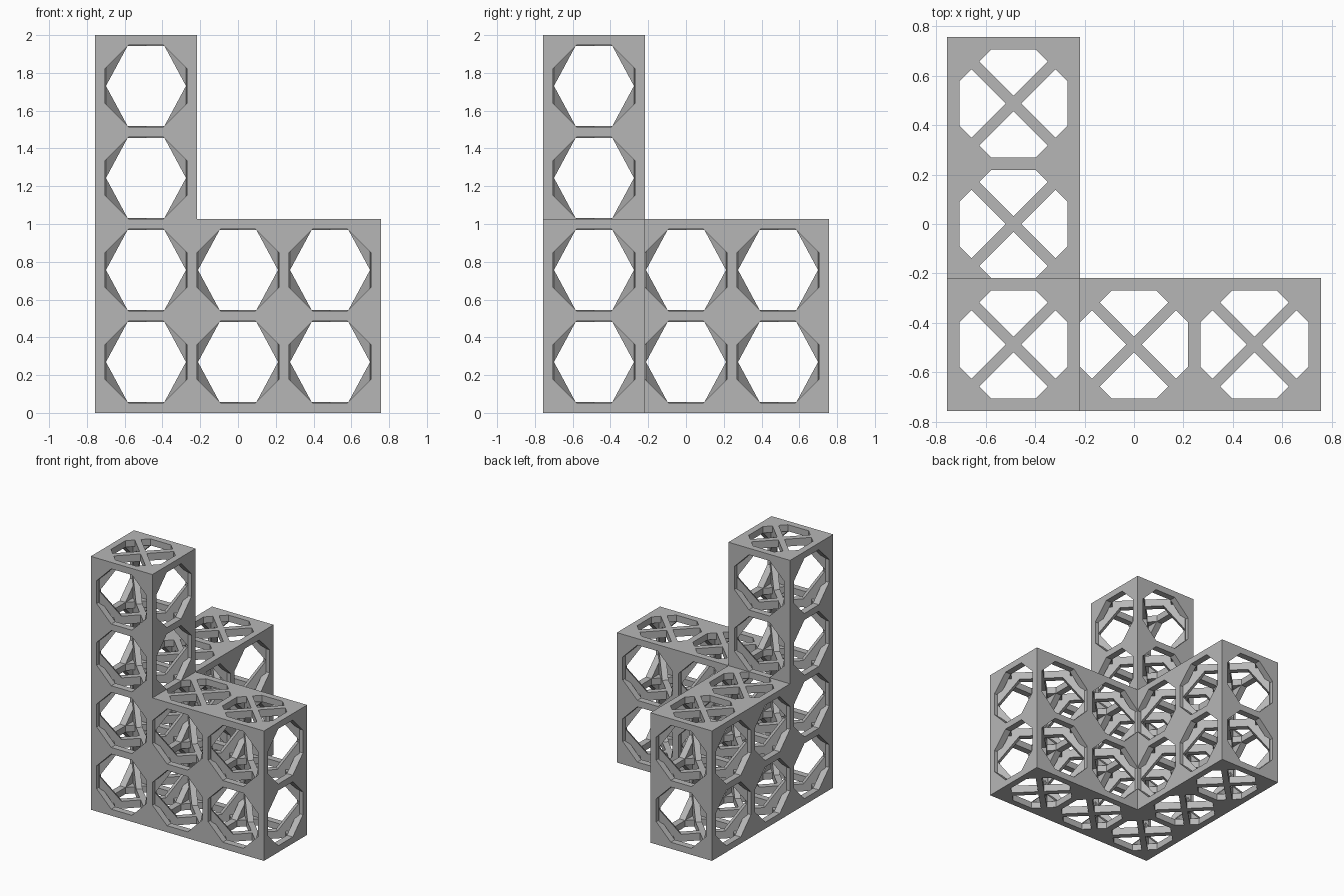
import bpy, bmesh, math
from collections import Counter
from itertools import product
from mathutils import Vector

if "Cube" in bpy.data.objects:
    bpy.data.objects.remove(bpy.data.objects["Cube"], do_unlink=True)

# Dimensions in wall thicknesses; everything is scaled to size at the end
PITCH, WALL = 9.5, 1.0
HALF = (PITCH - WALL) / 2            # half width of a cell opening
LEG = 2 * HALF / (2 + math.sqrt(2))  # corner cut of the octagonal openings
BAR = 0.44                           # half width of the cross bars
SCALE = 2 / (4 * PITCH + WALL)

grey = bpy.data.materials.new("plain grey")
grey.use_nodes = True
grey.diffuse_color = (0.47, 0.47, 0.47, 1)
grey.node_tree.nodes["Principled BSDF"].inputs["Base Color"].default_value = grey.diffuse_color

# Occupied cells: a tower with two arms
cells = {(0, 0, k) for k in range(4)}
for n, k in product((1, 2), (0, 1)):
    cells |= {(n, 0, k), (0, n, k)}


def place(i, j, k):
    """Lattice position; whole numbers are nodes, halves are cell centres."""
    return Vector(((i - 1.5) * PITCH, (j - 1.5) * PITCH, k * PITCH + WALL / 2))


def prism(bm, points, offset):
    """Extrude a flat polygon along an offset into a closed solid."""
    low = [bm.verts.new(p) for p in points]
    high = [bm.verts.new(Vector(p) + offset) for p in points]
    bm.faces.new(low[::-1])
    bm.faces.new(high)
    for a in range(len(low)):
        b = (a + 1) % len(low)
        bm.faces.new((low[a], low[b], high[b], high[a]))


def box(bm, centre, size):
    x, y, z = size / 2
    ring = [centre + Vector(c) for c in ((-x, -y, -z), (x, -y, -z), (x, y, -z), (-x, y, -z))]
    prism(bm, ring, Vector((0, 0, 2 * z)))


def finish(bm, name):
    bmesh.ops.recalc_face_normals(bm, faces=bm.faces)
    bmesh.ops.scale(bm, vec=(SCALE,) * 3, verts=bm.verts)
    mesh = bpy.data.meshes.new(name)
    bm.to_mesh(mesh)
    bm.free()
    mesh.materials.append(grey)
    bpy.context.collection.objects.link(bpy.data.objects.new(name, mesh))


# Collect the shared nodes, edges and walls of all cells
nodes, edges, walls = set(), set(), set()
for cell in cells:
    for d in product((0, 1), repeat=3):
        nodes.add(tuple(c + e for c, e in zip(cell, d)))
    for axis in range(3):
        for d in product((0, 1), repeat=3):
            spot = [c + e for c, e in zip(cell, d)]
            spot[axis] = cell[axis] + 0.5
            edges.add((tuple(spot), axis))
            spot = [c + 0.5 for c in cell]
            spot[axis] = cell[axis] + d[axis]
            walls.add((tuple(spot), axis))

# Frame: a block on each node and a beam on each edge, without inner contact faces
bm = bmesh.new()
for n in sorted(nodes):
    box(bm, place(*n), Vector((WALL, WALL, WALL)))
for spot, axis in sorted(edges):
    size = Vector((WALL, WALL, WALL))
    size[axis] = 2 * HALF
    box(bm, place(*spot), size)
centre_of = {f: tuple(round(c, 2) for c in f.calc_center_median()) for f in bm.faces}
count = Counter(centre_of.values())
bmesh.ops.delete(bm, geom=[f for f, c in centre_of.items() if count[c] > 1], context="FACES")
bmesh.ops.remove_doubles(bm, verts=bm.verts, dist=0.001)
finish(bm, "lattice_frame")

# Triangular webs that turn each square opening into an octagon
bm = bmesh.new()
for spot, axis in sorted(walls):
    u, v, w = (Vector([float(a == (axis + s) % 3) for a in range(3)]) for s in (1, 2, 0))
    base = place(*spot) - w * WALL / 2
    for a, b in product((-1, 1), repeat=2):
        corner = base + u * a * HALF + v * b * HALF
        prism(bm, [corner, corner - u * a * LEG, corner - v * b * LEG], w * WALL)
finish(bm, "corner_webs")

# X-shaped bars in every horizontal opening
cross = []
for q in range(4):
    angle = math.pi / 4 + q * math.pi / 2
    d = Vector((math.cos(angle), math.sin(angle), 0))
    n = Vector((-d.y, d.x, 0))
    cross += [d * HALF - n * BAR, d * HALF + n * BAR, (d + n) * BAR]
bm = bmesh.new()
for spot, axis in sorted(walls):
    if axis == 2:
        base = place(*spot) - Vector((0, 0, WALL / 2))
        prism(bm, [base + p for p in cross], Vector((0, 0, WALL)))
finish(bm, "cross_bars")

# Diagonal plates in each cell with a hexagonal clearing
OUT, TOP = 6.28, 4.12
profile = [(-OUT, 0), (-OUT / 2, TOP), (OUT / 2, TOP), (OUT, 0), (OUT, HALF), (-OUT, HALF)]
bm = bmesh.new()
for cell in sorted(cells):
    mid = place(*(c + 0.5 for c in cell))
    for side, up in product((-1, 1), repeat=2):
        d = Vector((1, side, 0)).normalized()
        n = Vector((-d.y, d.x, 0))
        points = [mid + d * s + Vector((0, 0, up * z)) - n * BAR for s, z in profile]
        prism(bm, points, n * 2 * BAR)
finish(bm, "diagonal_braces")
